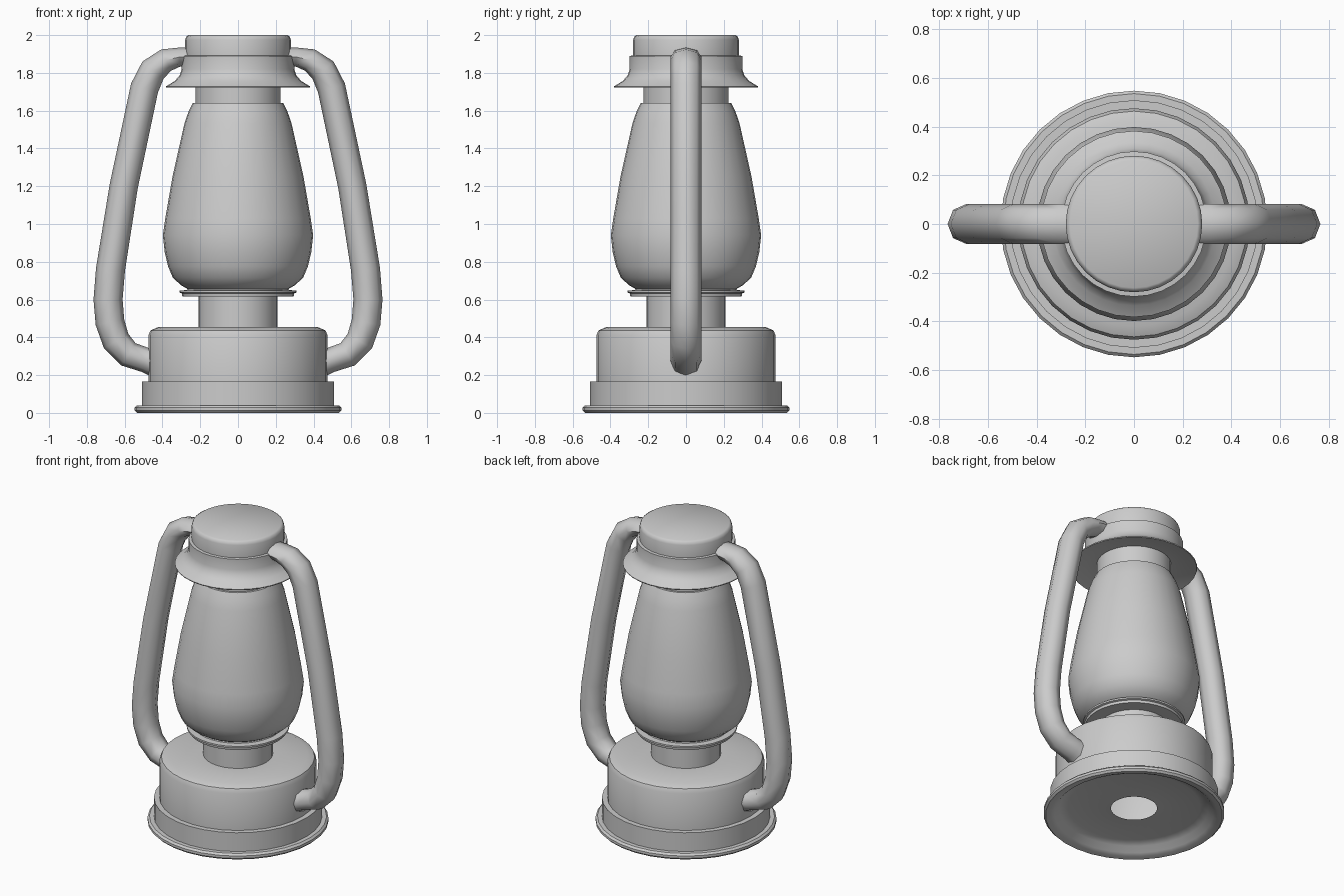
import bpy, bmesh, math
from mathutils import Vector

if "Cube" in bpy.data.objects:
    bpy.data.objects.remove(bpy.data.objects["Cube"])

SIDES = 32


def finish(name, bm, angle):
    bmesh.ops.recalc_face_normals(bm, faces=bm.faces)
    me = bpy.data.meshes.new(name)
    bm.to_mesh(me)
    bm.free()
    ob = bpy.data.objects.new(name, me)
    bpy.context.collection.objects.link(ob)
    bpy.ops.object.select_all(action='DESELECT')
    ob.select_set(True)
    bpy.context.view_layer.objects.active = ob
    bpy.ops.object.shade_smooth_by_angle(angle=math.radians(angle))
    return ob


def bridge(bm, a, b):
    n = len(a)
    for i in range(n):
        j = (i + 1) % n
        bm.faces.new((a[i], a[j], b[j], b[i]))


def lathe(name, profile, cap_top=False, angle=38):
    bm = bmesh.new()
    rings = []
    for r, z in profile:
        rings.append([bm.verts.new((r * math.cos(math.tau * i / SIDES),
                                    r * math.sin(math.tau * i / SIDES), z))
                      for i in range(SIDES)])
    for a, b in zip(rings, rings[1:]):
        bridge(bm, a, b)
    if cap_top:
        bm.faces.new(rings[-1])
    return finish(name, bm, angle)


# Fuel tank with foot flange, recessed underside and open centre hole
lathe("fuel_tank", [
    (0.14, 0.05), (0.40, 0.06), (0.45, 0.045), (0.48, 0.015), (0.505, 0.005),
    (0.535, 0.0), (0.547, 0.012), (0.547, 0.028), (0.535, 0.04), (0.508, 0.04),
    (0.508, 0.165), (0.475, 0.165), (0.475, 0.41), (0.463, 0.437),
    (0.42, 0.455), (0.21, 0.455)])

# Burner neck and the collar that carries the globe
lathe("burner", [
    (0.21, 0.45), (0.21, 0.617), (0.295, 0.617), (0.298, 0.633),
    (0.31, 0.637), (0.31, 0.648), (0.27, 0.65), (0.265, 0.665)])

# Globe
lathe("globe", [
    (0.265, 0.655), (0.30, 0.675), (0.345, 0.715), (0.37, 0.775),
    (0.388, 0.85), (0.398, 0.94), (0.385, 1.03), (0.347, 1.25),
    (0.283, 1.535), (0.262, 1.595), (0.24, 1.64), (0.225, 1.64)])

# Chimney with flared brim and top cap
lathe("chimney_cap", [
    (0.225, 1.635), (0.225, 1.75), (0.29, 1.745), (0.38, 1.722),
    (0.382, 1.728), (0.335, 1.757), (0.31, 1.785), (0.298, 1.82),
    (0.298, 1.89), (0.28, 1.892), (0.28, 1.975), (0.274, 1.992),
    (0.262, 2.0)], cap_top=True)

# Side tube: x, z and in-plane radius along the path, mirrored to both sides
path = [(0.25, 1.885, 0.05), (0.31, 1.884, 0.05), (0.38, 1.868, 0.062),
        (0.45, 1.815, 0.072), (0.495, 1.72, 0.075), (0.605, 1.20, 0.075),
        (0.675, 0.76, 0.077), (0.688, 0.60, 0.077), (0.678, 0.48, 0.077),
        (0.645, 0.38, 0.075), (0.58, 0.31, 0.07), (0.49, 0.28, 0.066),
        (0.44, 0.272, 0.085)]
bm = bmesh.new()
points = [Vector((x, 0, z)) for x, z, _ in path]
rings = []
for k, p in enumerate(points):
    before = (p - points[k - 1]).normalized() if k else Vector()
    after = (points[k + 1] - p).normalized() if k + 1 < len(points) else Vector()
    t = (before + after).normalized()
    side = Vector((-t.z, 0, t.x))
    ring = []
    for i in range(8):
        a = math.tau * i / 8
        s, c = math.sin(a), math.cos(a)
        ring.append(bm.verts.new(p + side * path[k][2] * c + Vector((0, 0.082 * s, 0))))
    rings.append(ring)
for a, b in zip(rings, rings[1:]):
    bridge(bm, a, b)
tube = finish("side_tubes", bm, 60)
mirror = tube.modifiers.new("mirror", 'MIRROR')
mirror.use_axis[0] = True
